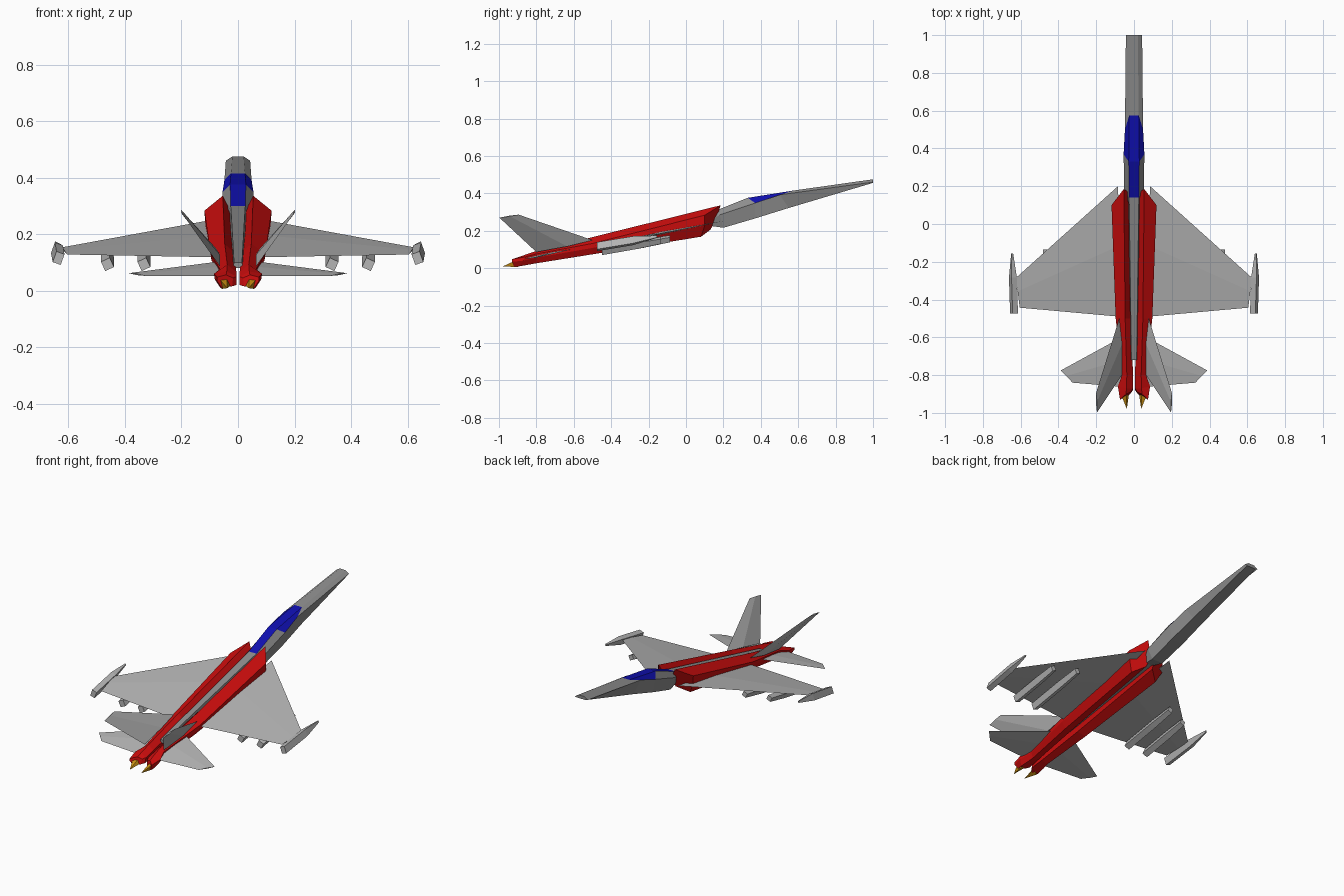
import bpy, bmesh, math
from mathutils import Vector, Matrix

cube = bpy.data.objects.get("Cube")
if cube:
    bpy.data.objects.remove(cube, do_unlink=True)


def material(name, rgb):
    m = bpy.data.materials.new(name)
    m.use_nodes = True
    m.diffuse_color = (*rgb, 1)
    m.node_tree.nodes["Principled BSDF"].inputs["Base Color"].default_value = (*rgb, 1)
    return m


LIGHT = material("light grey", (0.46, 0.46, 0.46))
DARK = material("mid grey", (0.27, 0.27, 0.27))
RED = material("red", (0.62, 0.004, 0.004))
BLUE = material("canopy blue", (0.005, 0.005, 0.45))
ORANGE = material("exhaust orange", (0.6, 0.28, 0.006))


def loft(name, sections, mats, mirror=True, paint=None):
    """Skin matching rings of points, cap both ends, optionally mirror in x."""
    bm = bmesh.new()
    rings = [[bm.verts.new(p) for p in s] for s in sections]
    n = len(rings[0])
    for k, (a, b) in enumerate(zip(rings, rings[1:])):
        for i in range(n):
            j = (i + 1) % n
            f = bm.faces.new((a[i], a[j], b[j], b[i]))
            if paint:
                f.material_index = paint(k, i)
    bm.faces.new(rings[0])
    bm.faces.new(rings[-1])
    bmesh.ops.recalc_face_normals(bm, faces=bm.faces)
    me = bpy.data.meshes.new(name)
    bm.to_mesh(me)
    bm.free()
    for m in mats:
        me.materials.append(m)
    ob = bpy.data.objects.new(name, me)
    bpy.context.collection.objects.link(ob)
    if mirror:
        ob.modifiers.new("Mirror", "MIRROR").use_mirror_merge = False
    return ob


# Fuselage: each half section is (top, side, bottom) points, reflected to a ring
def ring(top, side, bottom):
    half = [top, side, bottom]
    return half + [(-x, y, z) for x, y, z in reversed(half)]


fuselage_sections = [
    ring((0.020, 1.00, 0.475), (0.043, 1.00, 0.460), (0.030, 1.00, 0.456)),
    ring((0.025, 0.575, 0.415), (0.048, 0.50, 0.392), (0.036, 0.55, 0.322)),
    ring((0.028, 0.33, 0.376), (0.055, 0.37, 0.348), (0.040, 0.37, 0.266)),
    ring((0.026, 0.14, 0.300), (0.052, 0.18, 0.285), (0.036, 0.20, 0.216)),
    ring((0.025, 0.10, 0.291), (0.034, 0.13, 0.250), (0.024, 0.13, 0.226)),
    ring((0.014, -0.72, 0.100), (0.016, -0.72, 0.090), (0.010, -0.72, 0.080)),
]


# Canopy glass: top panel over two bays, side panes over the first
def canopy_rule(bay, side):
    return int((bay in (1, 2) and side == 5) or (bay == 1 and side in (0, 4)))


loft("fuselage", fuselage_sections, [DARK, BLUE], False, canopy_rule)

# Engine nacelles: slanted intake, long taper, flared nozzle end
# Ring order: inner top, ridge, outer top, outer bottom, belly, inner bottom
nacelles = [
    [(0.012, 0.16, 0.255), (0.054, 0.185, 0.336), (0.119, 0.10, 0.283),
     (0.115, 0.10, 0.228), (0.085, 0.08, 0.168), (0.022, 0.13, 0.205)],
    [(0.010, -0.50, 0.130), (0.047, -0.50, 0.166), (0.097, -0.50, 0.132),
     (0.094, -0.50, 0.108), (0.070, -0.50, 0.074), (0.018, -0.50, 0.088)],
    [(0.006, -0.80, 0.066), (0.038, -0.80, 0.092), (0.064, -0.80, 0.076),
     (0.064, -0.80, 0.056), (0.052, -0.80, 0.026), (0.010, -0.80, 0.034)],
    [(0.006, -0.87, 0.050), (0.040, -0.87, 0.068), (0.085, -0.86, 0.060),
     (0.082, -0.87, 0.040), (0.062, -0.89, 0.010), (0.006, -0.88, 0.020)],
    [(0.018, -0.89, 0.045), (0.042, -0.90, 0.056), (0.074, -0.93, 0.048),
     (0.074, -0.93, 0.034), (0.058, -0.92, 0.010), (0.020, -0.90, 0.016)],
]
loft("engine_nacelles", nacelles, [RED])

# Exhaust flames: four-sided spikes
base = [(0.024, -0.88, 0.020), (0.040, -0.88, 0.050), (0.070, -0.90, 0.046), (0.058, -0.90, 0.006)]
tip = Vector((0.038, -0.98, 0.009))
loft("exhaust_flames", [base, [tip + (Vector(p) - tip) * 0.03 for p in base]], [ORANGE])


# Flying surfaces: thin diamond sections from root to tip
def surface(name, root, tip, thick, axis):
    rings = []
    for (lead, trail), t in zip((root, tip), thick):
        a, b = Vector(lead), Vector(trail)
        mid, off = a.lerp(b, 0.45), Vector(axis).normalized() * t / 2
        rings.append([a, mid + off, b, mid - off])
    return loft(name, rings, [LIGHT])


surface("wings", ((0.085, 0.20, 0.252), (0.06, -0.492, 0.118)),
        ((0.625, -0.285, 0.153), (0.605, -0.443, 0.128)), (0.014, 0.006), (0, -0.2, 1))
surface("tailplanes", ((0.03, -0.58, 0.108), (0.03, -0.865, 0.052)),
        ((0.387, -0.775, 0.062), (0.325, -0.84, 0.052)), (0.010, 0.005), (0, -0.2, 1))
surface("tail_fins", ((0.078, -0.50, 0.150), (0.064, -0.80, 0.086)),
        ((0.201, -0.895, 0.286), (0.196, -0.998, 0.270)), (0.020, 0.008), (0.85, 0, -0.5))


# Stores: tilted square bars, tapering to the front
def store(name, back, front, width, height, tilt, nose):
    rot = Matrix.Rotation(math.radians(tilt), 3, "Y")
    back, front = Vector(back), Vector(front)
    rings = []
    for t, s in ((0, 1), (0.6, 1), (1, nose)):
        c = back.lerp(front, t)
        rings.append([c + rot @ Vector((sx * width / 2 * s, 0, sz * height / 2 * s))
                      for sx, sz in ((-1, -1), (1, -1), (1, 1), (-1, 1))])
    loft(name, rings, [LIGHT])


store("wingtip_pods", (0.635, -0.475, 0.115), (0.645, -0.155, 0.168), 0.030, 0.040, -20, 0.25)
store("outer_wing_stores", (0.462, -0.45, 0.093), (0.462, -0.135, 0.148), 0.034, 0.036, 25, 0.8)
store("inner_wing_stores", (0.333, -0.45, 0.093), (0.333, -0.085, 0.157), 0.034, 0.036, 25, 0.8)
